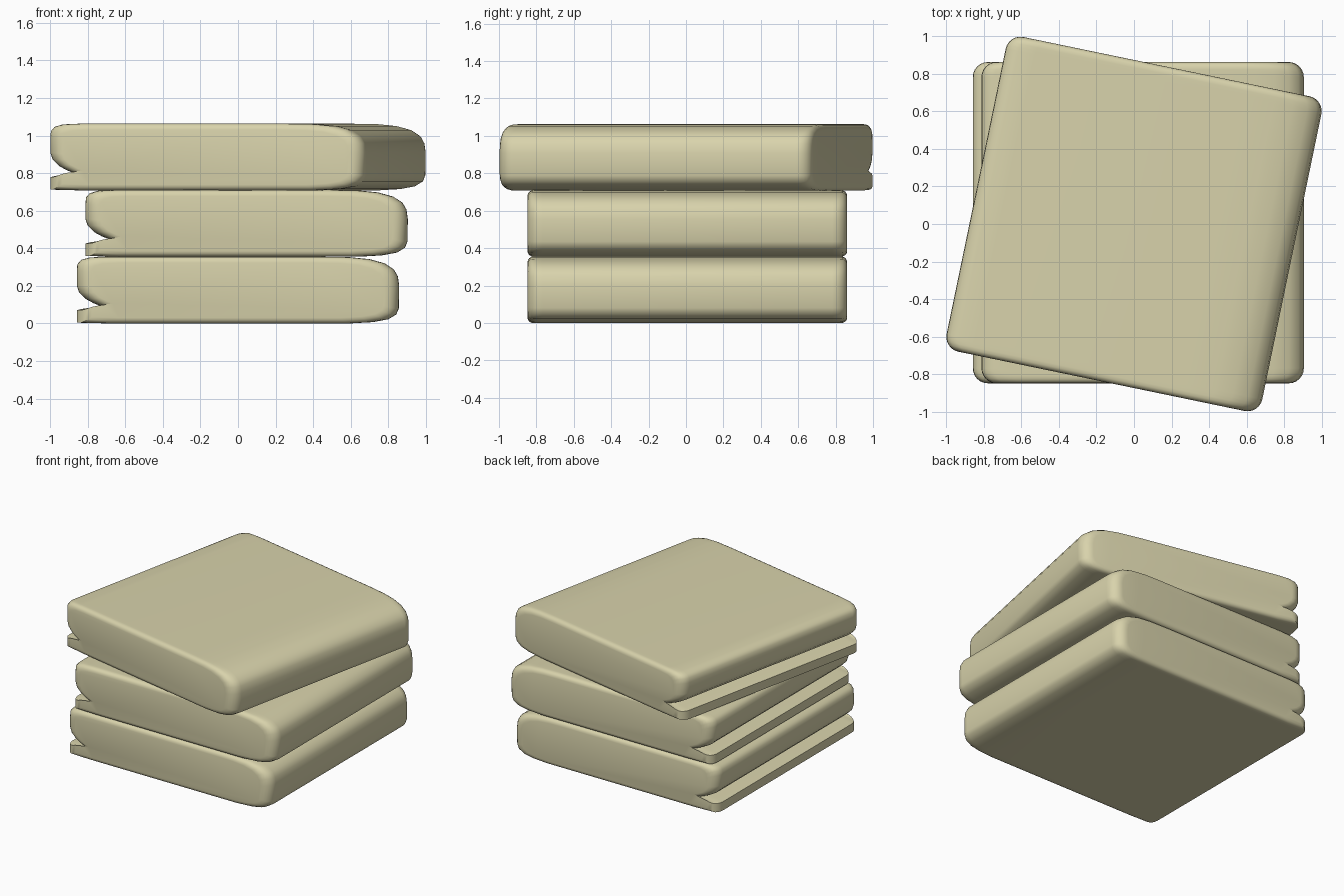
import bpy, bmesh, math

if "Cube" in bpy.data.objects:
    bpy.data.objects.remove(bpy.data.objects["Cube"])

# Folded cloth cross-section (x, z): open fold on the left, rounded fold on the right
PROFILE = [
    (-0.858, 0.004), (-0.70, 0.0), (0.60, 0.0), (0.72, 0.007), (0.80, 0.022),
    (0.843, 0.048), (0.856, 0.08), (0.858, 0.20), (0.851, 0.25), (0.83, 0.287),
    (0.78, 0.32), (0.70, 0.342), (0.60, 0.352), (0.45, 0.355), (-0.70, 0.355),
    (-0.79, 0.351), (-0.835, 0.338), (-0.855, 0.315), (-0.858, 0.28),
    (-0.858, 0.20), (-0.846, 0.165), (-0.81, 0.13), (-0.77, 0.108),
    (-0.735, 0.094), (-0.79, 0.083), (-0.83, 0.077), (-0.858, 0.07),
]
HALF_Y, CORNER, EDGE, STEPS, MID_Z = 0.855, 0.08, 0.03, 6, 0.17


def folded_towel(name, location, angle=0.0):
    bm = bmesh.new()
    # Stations along y, drawn in at both ends to round the corners
    arcs = [i / STEPS * math.pi / 2 for i in range(STEPS + 1)]
    ends = [(HALF_Y - CORNER * (1 - math.cos(a)), 1 - math.sin(a)) for a in arcs]
    # ends: first entry is furthest out and fully inset
    stations = [(-y, t) for y, t in ends] + [(y, t) for y, t in reversed(ends)]
    rings = []
    for y, t in stations:
        sx = 1 - t * CORNER / 0.858
        # the top and bottom edges have a tighter radius than the corners
        depth = (HALF_Y - abs(y)) / EDGE
        tz = 1 - math.sqrt(max(0, 1 - (1 - min(depth, 1)) ** 2))
        sz = 1 - tz * EDGE / MID_Z
        rings.append([bm.verts.new((x * sx, y, MID_Z + (z - MID_Z) * sz))
                      for x, z in PROFILE])
    n = len(PROFILE)
    for a, b in zip(rings, rings[1:]):
        for i in range(n):
            j = (i + 1) % n
            bm.faces.new((a[i], a[j], b[j], b[i]))
    bm.faces.new(rings[0])
    bm.faces.new(rings[-1])
    bmesh.ops.recalc_face_normals(bm, faces=bm.faces[:])
    mesh = bpy.data.meshes.new(name)
    bm.to_mesh(mesh)
    bm.free()
    obj = bpy.data.objects.new(name, mesh)
    bpy.context.collection.objects.link(obj)
    obj.location = location
    obj.rotation_euler.z = math.radians(angle)
    mesh.materials.append(cloth)
    bpy.ops.object.select_all(action='DESELECT')
    obj.select_set(True)
    bpy.context.view_layer.objects.active = obj
    bpy.ops.object.shade_smooth_by_angle(angle=math.radians(40))
    return obj


cloth = bpy.data.materials.new("cream_cloth")
cloth.diffuse_color = (0.69, 0.65, 0.41, 1)
cloth.use_nodes = True
cloth.node_tree.nodes["Principled BSDF"].inputs["Base Color"].default_value = cloth.diffuse_color

# Stack of three, the top one turned
folded_towel("bottom_towel", (0, 0.007, 0))
folded_towel("middle_towel", (0.046, 0.007, 0.355))
folded_towel("top_towel", (0, 0, 0.708), -11.7)
